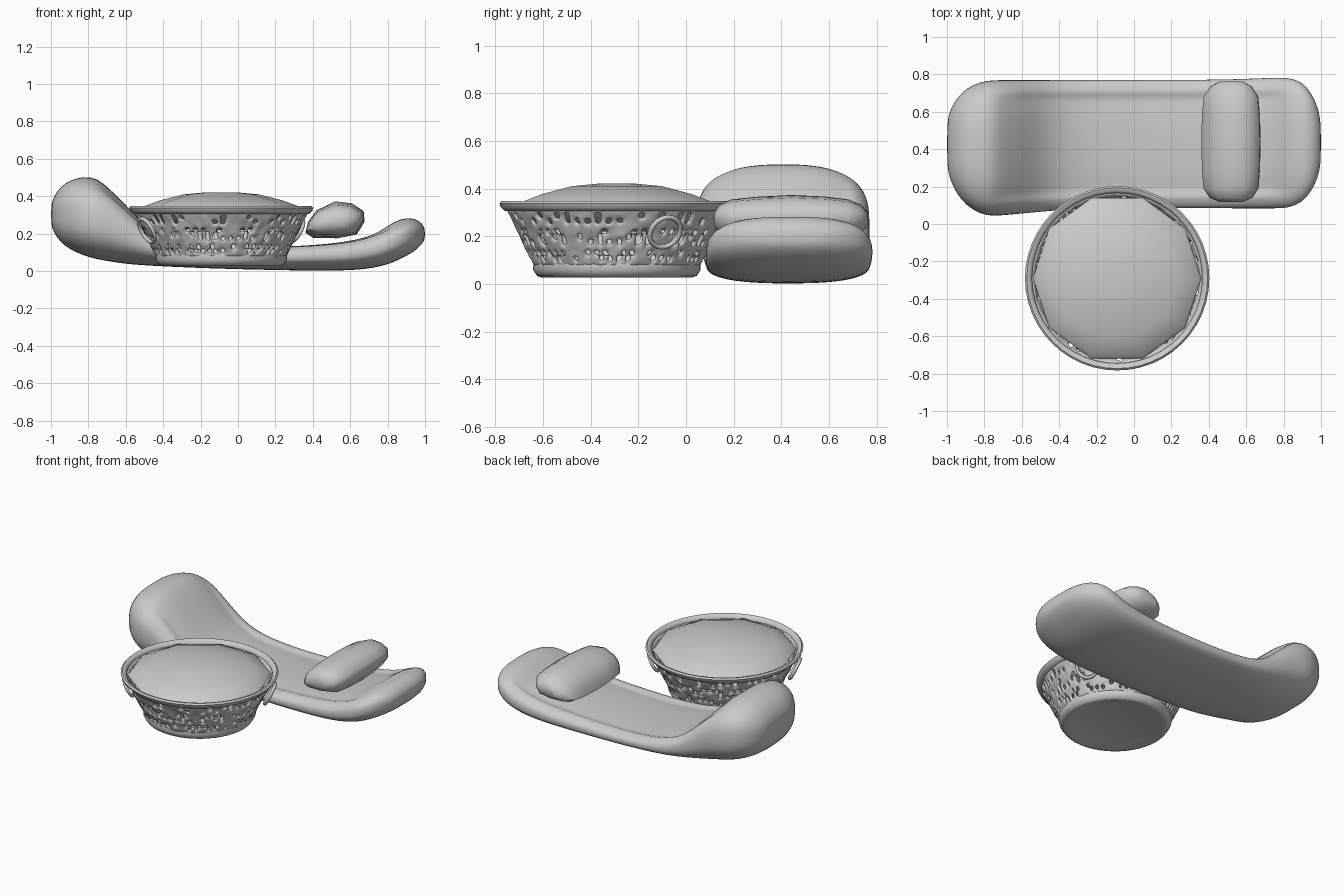
import bpy, bmesh, math, random
from mathutils import Vector

if "Cube" in bpy.data.objects:
    bpy.data.objects.remove(bpy.data.objects["Cube"])

random.seed(4)
CX, CY = -0.09, -0.29          # basket centre


def finish(name, bm, angle=40, levels=0):
    bmesh.ops.recalc_face_normals(bm, faces=bm.faces)
    me = bpy.data.meshes.new(name)
    bm.to_mesh(me)
    bm.free()
    ob = bpy.data.objects.new(name, me)
    bpy.context.collection.objects.link(ob)
    if levels:
        m = ob.modifiers.new("smooth", 'SUBSURF')
        m.levels = m.render_levels = levels
    bpy.ops.object.select_all(action='DESELECT')
    ob.select_set(True)
    bpy.context.view_layer.objects.active = ob
    bpy.ops.object.shade_smooth_by_angle(angle=math.radians(angle))
    return ob


def loft(rings, closed=False):
    """Skin rings of points; cap both ends, or join last to first."""
    bm = bmesh.new()
    vs = [[bm.verts.new(p) for p in r] for r in rings]
    n = len(vs[0])
    pairs = list(zip(vs, vs[1:])) + ([(vs[-1], vs[0])] if closed else [])
    for a, b in pairs:
        for i in range(n):
            j = (i + 1) % n
            bm.faces.new((a[i], a[j], b[j], b[i]))
    if not closed:
        bm.faces.new(vs[0])
        bm.faces.new(vs[-1])
    return bm


def section(n, p):
    """Unit superellipse points (u, v)."""
    out = []
    for i in range(n):
        a = 2 * math.pi * i / n
        c, s = math.cos(a), math.sin(a)
        out.append((math.copysign(abs(c) ** (2 / p), c), math.copysign(abs(s) ** (2 / p), s)))
    return out


def revolve(profile, n):
    return [[(CX + r * math.cos(2 * math.pi * i / n), CY + r * math.sin(2 * math.pi * i / n), z)
             for i in range(n)] for r, z in profile]


# Lounger: slices along x (x, bottom, top, y min, y max)
slices = [(-1.0, .25, .35, .31, .54), (-.985, .205, .40, .24, .61), (-.95, .155, .45, .165, .67),
          (-.9, .115, .487, .10, .725), (-.82, .08, .507, .05, .762), (-.75, .062, .497, .042, .77),
          (-.68, .05, .455, .048, .77), (-.6, .038, .375, .055, .77), (-.52, .032, .29, .063, .77),
          (-.44, .027, .225, .07, .77), (-.34, .022, .18, .077, .77), (-.2, .016, .155, .083, .77),
          (0, .01, .145, .085, .77), (.2, .005, .15, .085, .77), (.4, .002, .16, .084, .772),
          (.56, .002, .175, .083, .775), (.68, .01, .20, .083, .78), (.76, .024, .232, .083, .783),
          (.83, .045, .265, .085, .783), (.9, .08, .286, .115, .76), (.95, .11, .28, .175, .70),
          (.985, .145, .255, .25, .62), (1.0, .17, .225, .33, .54)]
rings = []
for x, zb, zt, y0, y1 in slices:
    dish = .022 if -.73 < x < .8 else 0
    ring = []
    for u, v in section(44, 2.6):
        z = (zb + zt) / 2 + v * (zt - zb) / 2
        if v > 0 and abs(u) < .76:
            z -= dish
        ring.append((x, (y0 + y1) / 2 + u * (y1 - y0) / 2, z))
    rings.append(ring)
finish("lounger", loft(rings), 50, 1)

# Pillow: outline in x-z, scaled along y
outline = [(.36, .205), (.375, .265), (.42, .325), (.52, .373), (.61, .362),
           (.672, .32), (.677, .265), (.635, .195), (.53, .175), (.40, .178)]
mx, mz = .52, .27
rings = []
for y, sx, sz in [(.118, .4, .3), (.14, .72, .62), (.19, .93, .82), (.3, .98, .93), (.44, 1, 1),
                  (.58, .98, .94), (.68, .92, .82), (.735, .7, .6), (.762, .4, .3)]:
    rings.append([(mx + (x - mx) * sx, y, mz + (z - mz) * sz) for x, z in outline])
finish("pillow", loft(rings), 60)

# Basket wall: ragged openwork weave between solid bands
N = 120
wall = [(.345, .07)] + [(.345 + .011 * k, .07 + .0225 * k) for k in range(1, 12)]
bm = bmesh.new()
grid = []
for k, (r, z) in enumerate(wall):
    row = []
    for i in range(N):
        a = 2 * math.pi * (i + random.uniform(-.2, .2)) / N
        rr = r + (random.uniform(-.006, .006) if 0 < k < 11 else 0)
        zz = z + (random.uniform(-.004, .004) if 0 < k < 11 else 0)
        row.append(bm.verts.new((CX + rr * math.cos(a), CY + rr * math.sin(a), zz)))
    grid.append(row)
for k in range(len(wall) - 1):
    for i in range(N):
        if 0 < k < 10 and (i + k // 2 % 2) % 2 == 0 and k % 4 != 3 and random.random() < .5:
            continue
        j = (i + 1) % N
        bm.faces.new((grid[k][i], grid[k][j], grid[k + 1][j], grid[k + 1][i]))
ob = finish("basket_wall", bm, 60)
m = ob.modifiers.new("thickness", 'SOLIDIFY')
m.thickness = .02
m.offset = -1
m = ob.modifiers.new("smooth", 'SUBSURF')
m.levels = m.render_levels = 1

# Basket base, slightly hollow underneath
base = [(.02, .04), (.28, .04), (.315, .027), (.335, .034), (.352, .06), (.35, .085),
        (.325, .085), (.31, .06), (.02, .06)]
finish("basket_base", loft(revolve(base, 48)), 50)

# Basket rim band
rim = [(.455, .305), (.47, .305), (.487, .322), (.493, .338), (.483, .347), (.468, .344), (.455, .33)]
finish("basket_rim", loft(revolve(rim, 48), closed=True), 50)

# Basket ring handles on opposite sides
for side in (0, 1):
    a = math.radians(27 + 180 * side)
    t = math.radians(27)
    nrm = Vector((math.cos(a) * math.cos(t), math.sin(a) * math.cos(t), -math.sin(t)))
    bpy.ops.mesh.primitive_torus_add(major_radius=.07, minor_radius=.011, major_segments=28,
                                     minor_segments=8,
                                     location=(CX + .445 * math.cos(a), CY + .445 * math.sin(a), .217),
                                     rotation=nrm.to_track_quat('Z', 'Y').to_euler())
    bpy.context.object.name = "ring_handle_%d" % (side + 1)
    bpy.ops.object.shade_smooth_by_angle(angle=math.radians(60))

# Domed cushion filling the basket, low sided
dome = [(.12, .22), (.33, .235), (.42, .285), (.45, .32), (.435, .338), (.33, .377), (.2, .41), (.08, .421)]
finish("basket_cushion", loft(revolve(dome, 10)), 60)
